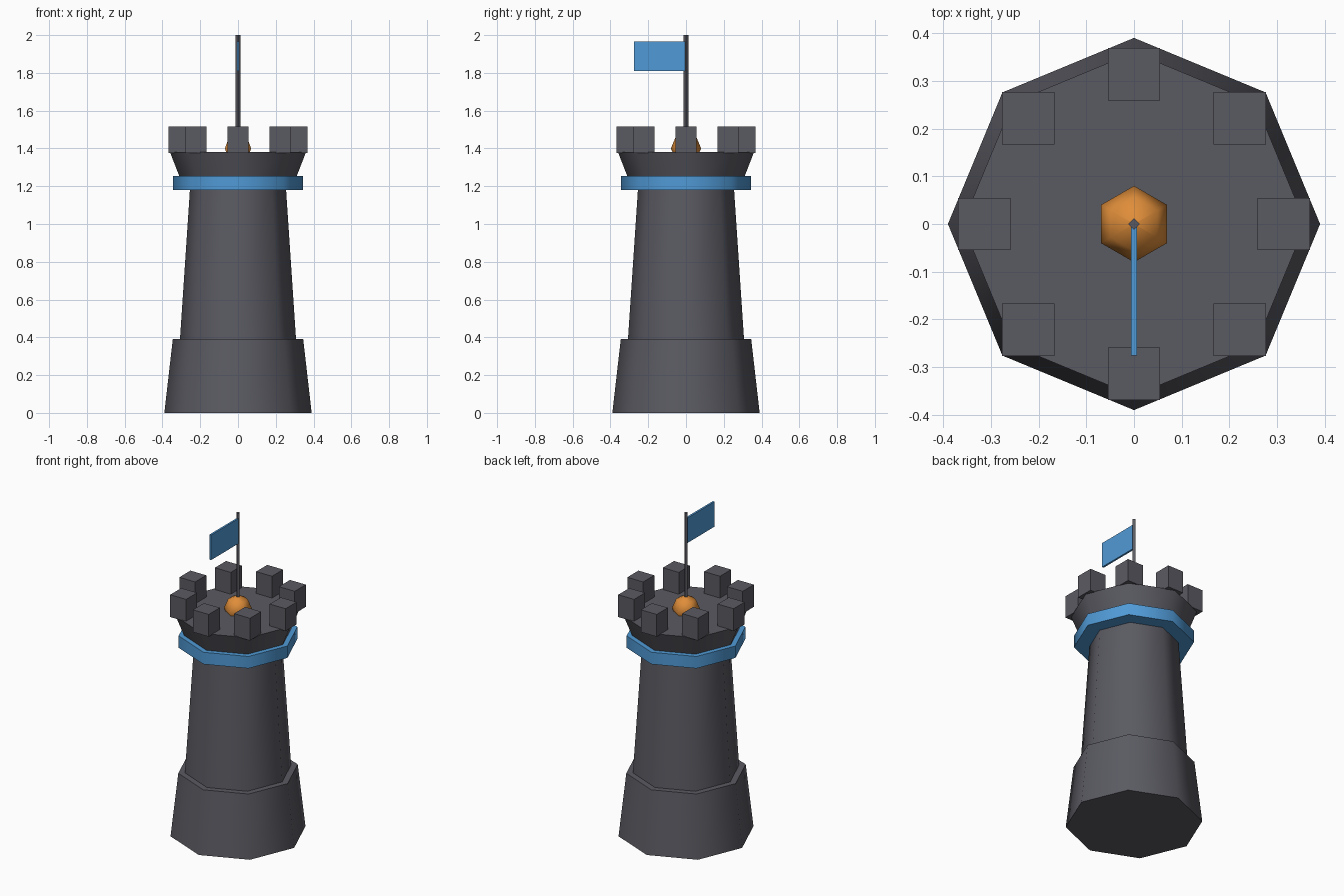
import bpy, bmesh, math

if "Cube" in bpy.data.objects:
    bpy.data.objects.remove(bpy.data.objects["Cube"])


def material(name, srgb):
    m = bpy.data.materials.new(name)
    lin = [((c / 255 + 0.055) / 1.055) ** 2.4 for c in srgb]
    m.diffuse_color = (*lin, 1)
    m.use_nodes = True
    m.node_tree.nodes["Principled BSDF"].inputs["Base Color"].default_value = m.diffuse_color
    return m


STONE = material("dark_stone", (90, 90, 98))
BLUE = material("banner_blue", (80, 154, 214))
ORANGE = material("dome_orange", (224, 142, 58))


def finish(name, bm, mat, smooth_angle=None):
    bmesh.ops.recalc_face_normals(bm, faces=bm.faces)
    mesh = bpy.data.meshes.new(name)
    bm.to_mesh(mesh)
    bm.free()
    mesh.materials.append(mat)
    ob = bpy.data.objects.new(name, mesh)
    bpy.context.collection.objects.link(ob)
    if smooth_angle:
        bpy.ops.object.select_all(action='DESELECT')
        ob.select_set(True)
        bpy.context.view_layer.objects.active = ob
        bpy.ops.object.shade_smooth_by_angle(angle=math.radians(smooth_angle))
    return ob


def lathe(name, profile, sides, mat, smooth_angle=None):
    """Stack rings of (radius, z) with a corner on the y axis; cap both ends."""
    bm = bmesh.new()
    rings = []
    for r, z in profile:
        angles = [math.pi / 2 + math.tau * i / sides for i in range(sides)]
        rings.append([bm.verts.new((r * math.cos(a), r * math.sin(a), z)) for a in angles])
    for low, high in zip(rings, rings[1:]):
        for i in range(sides):
            j = (i + 1) % sides
            bm.faces.new((low[i], low[j], high[j], high[i]))
    bm.faces.new(rings[0])
    bm.faces.new(rings[-1])
    bmesh.ops.remove_doubles(bm, verts=bm.verts, dist=1e-5)
    return finish(name, bm, mat, smooth_angle)


def box(name, centre, size, mat):
    bm = bmesh.new()
    bmesh.ops.create_cube(bm, size=1)
    for v in bm.verts:
        v.co = [c + s * p for c, s, p in zip(centre, size, v.co)]
    return finish(name, bm, mat)


# Octagonal tower body
lathe("tower_base", [(0.39, 0), (0.345, 0.392)], 8, STONE, 50)
lathe("tower_shaft", [(0.307, 0.392), (0.25, 1.25)], 8, STONE, 50)
lathe("blue_band", [(0.343, 1.18), (0.343, 1.255)], 8, BLUE, 50)
lathe("parapet", [(0.29, 1.2), (0.36, 1.38)], 8, STONE, 50)

# Battlements, all square to the axes
for i in range(8):
    a = math.tau * i / 8
    box(f"battlement_{i + 1}", (0.314 * math.cos(a), 0.314 * math.sin(a), 1.447),
        (0.11, 0.11, 0.14), STONE)

# Six-sided ball on the roof
ball = [(0.08 * math.cos(t), 1.4 + 0.08 * math.sin(t))
        for t in (math.radians(d) for d in (-45, 0, 45, 89.99))]
lathe("roof_ball", ball, 6, ORANGE, 75)

# Flagpole and flag
lathe("flagpole", [(0.012, 1.37), (0.012, 2.0)], 4, STONE)
box("flag", (0, -0.138, 1.888), (0.012, 0.275, 0.157), BLUE)
